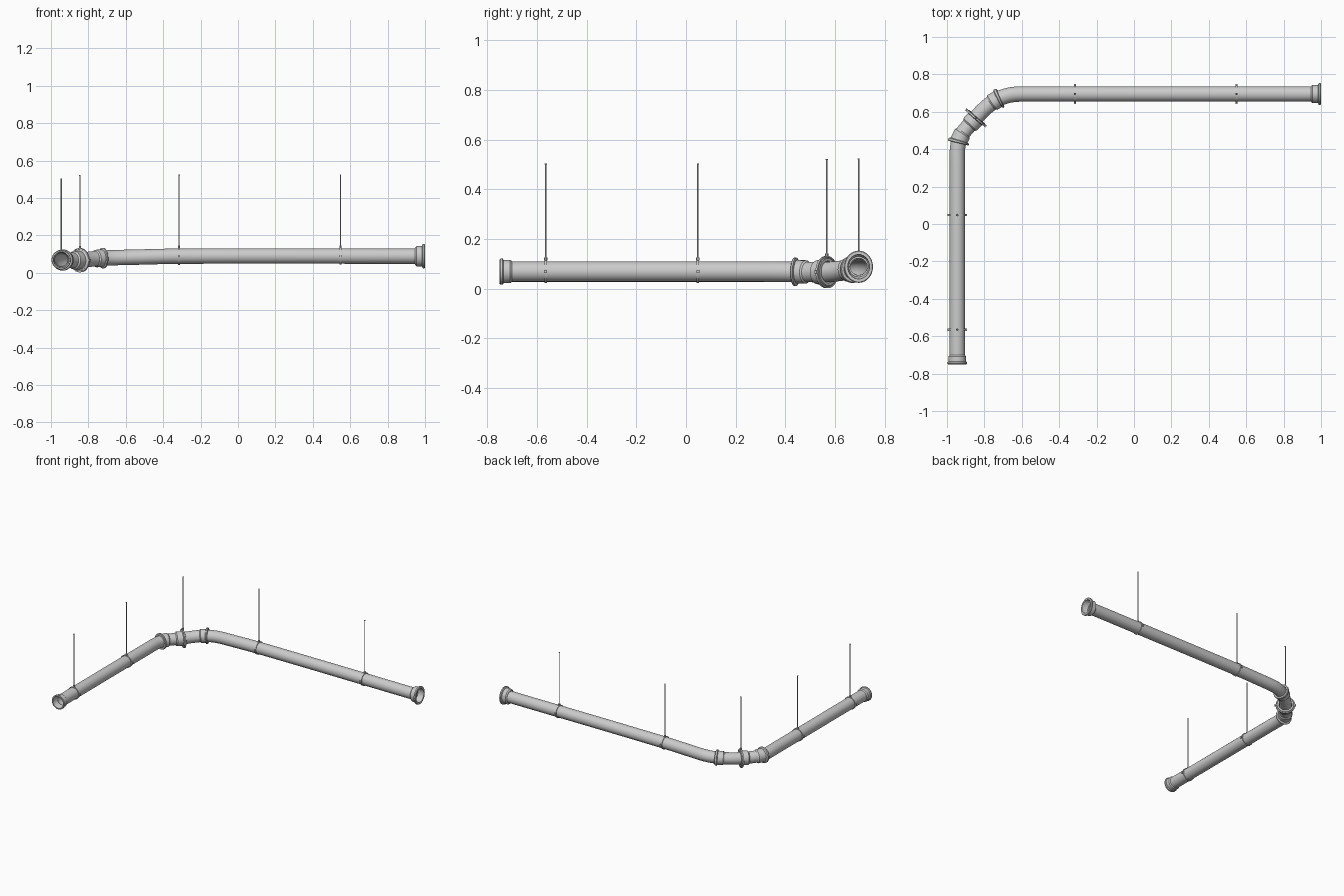
import bpy, bmesh
from math import sin, cos, pi
from mathutils import Vector, Matrix
from mathutils.geometry import interpolate_bezier

if "Cube" in bpy.data.objects:
    bpy.data.objects.remove(bpy.data.objects["Cube"])

SIDES = 28
# Centre line: (point, tangent)
nodes = [((-.945, -.75, .069), (0, 1, 0)), ((-.945, .31, .069), (0, 1, 0)),
         ((-.936, .444, .068), (.28, .96, 0)), ((-.845, .567, .067), (.64, .77, .03)),
         ((-.725, .669, .078), (.89, .46, .04)), ((-.6, .695, .082), (1, 0, .02)),
         ((-.3, .695, .0885), (1, 0, .005)), ((1.0, .695, .0885), (1, 0, 0))]
pts = []
for (a, ta), (b, tb) in zip(nodes, nodes[1:]):
    a, b = Vector(a), Vector(b)
    h = (b - a).length / 3
    seg = interpolate_bezier(a, a + Vector(ta).normalized() * h,
                             b - Vector(tb).normalized() * h, b, 40)
    pts += seg if not pts else seg[1:]
cum = [0.0]
for p, q in zip(pts, pts[1:]):
    cum.append(cum[-1] + (q - p).length)
LEN = cum[-1]


def station(x, y):
    i = min(range(len(pts)), key=lambda k: (pts[k].xy - Vector((x, y))).length)
    t = (pts[min(i + 1, len(pts) - 1)] - pts[max(i - 1, 0)]).normalized()
    return cum[i] + (Vector((x, y, pts[i].z)) - pts[i]).dot(t)


def point(s):
    i = 0
    while i < len(cum) - 2 and cum[i + 1] < s:
        i += 1
    return pts[i].lerp(pts[i + 1], (s - cum[i]) / (cum[i + 1] - cum[i]))


def frame(s):
    t = (point(min(s + .004, LEN)) - point(max(s - .004, 0))).normalized()
    side = t.cross(Vector((0, 0, 1))).normalized()
    return point(s), t, side, side.cross(t)


def finish(name, bm):
    bmesh.ops.recalc_face_normals(bm, faces=bm.faces)
    me = bpy.data.meshes.new(name)
    bm.to_mesh(me)
    bm.free()
    ob = bpy.data.objects.new(name, me)
    bpy.context.collection.objects.link(ob)
    bpy.ops.object.select_all(action='DESELECT')
    ob.select_set(True)
    bpy.context.view_layer.objects.active = ob
    bpy.ops.object.shade_smooth_by_angle(angle=.6)
    return ob


def tube(name, outer, inner, kz=1.0):
    """Sweep a closed wall profile of (station, radius) along the centre line."""
    prof = outer + inner[::-1]
    fine = []
    for (s0, r0), (s1, r1) in zip(prof, prof[1:] + prof[:1]):
        n = max(1, int(abs(s1 - s0) / .025))
        fine += [(s0 + (s1 - s0) * k / n, r0 + (r1 - r0) * k / n) for k in range(n)]
    bm = bmesh.new()
    rings = []
    for s, r in fine:
        c, t, side, up = frame(s)
        rings.append([bm.verts.new(c + side * r * cos(2 * pi * j / SIDES) + up * r * kz * sin(2 * pi * j / SIDES))
                      for j in range(SIDES)])
    for a, b in zip(rings, rings[1:] + rings[:1]):
        for j in range(SIDES):
            k = (j + 1) % SIDES
            bm.faces.new((a[j], a[k], b[k], b[j]))
    return finish(name, bm)


def bell(name, s, d, lip, body, length, kz=1.0):
    """Socket with a raised lip at s, running in direction d."""
    tube(name, [(s, lip - .003), (s + d * .003, lip), (s + d * .012, lip), (s + d * .016, body),
                (s + d * length, body), (s + d * (length + .008), .041)],
         [(s, body - .005), (s + d * (length - .004), body - .007), (s + d * (length + .008), .034)], kz)


J1, MID, J2 = station(-.936, .444), station(-.845, .567), station(-.725, .669)

# Pipe runs and elbow
for name, a, b in (("left_pipe", .045, J1 + .01), ("corner_elbow", J1 + .01, J2 - .01),
                   ("back_pipe", J2 - .01, LEN - .045)):
    tube(name, [(a, .041), (b, .041)], [(a, .034), (b, .034)])

# Sockets at the ends and joints
bell("left_end_socket", 0, 1, .052, .047, .042)
bell("right_end_socket", LEN, -1, .058, .049, .045, 1.12)
bell("lower_joint_socket", J1 - .012, 1, .057, .047, .055)
bell("middle_joint_socket", MID + .008, -1, .058, .049, .055)
bell("upper_joint_socket", J2 + .012, -1, .055, .047, .05)

# Hangers: split clamp ring, side lugs, collar nut and threaded rod
hangers = [(-.945, -.565, .505, .046), (-.945, .048, .505, .046), (-.845, .567, .522, .065),
           (-.315, .695, .524, .046), (.548, .695, .524, .046)]
for i, (x, y, top, r) in enumerate(hangers, 1):
    s = station(x, y)
    tube(f"hanger_clamp_{i}", [(s - .005, r), (s + .005, r)], [(s - .005, r - .006), (s + .005, r - .006)])
    c, t, side, up = frame(s)
    bm = bmesh.new()
    rot = Matrix((side, t, up)).transposed().to_4x4()
    for d in (-1, 1):
        m = Matrix.Translation(c + side * d * (r + .002)) @ rot @ Matrix.Diagonal((.009, .012, .012, 1))
        bmesh.ops.create_cube(bm, size=1, matrix=m)
    finish(f"hanger_lugs_{i}", bm)
    bm = bmesh.new()
    base = c.z + r - .002
    for z0, z1, rad, n in ((base, top, .0032, 10), (base, base + .012, .007, 6), (top - .004, top, .0045, 6)):
        bmesh.ops.create_cone(bm, cap_ends=True, segments=n, radius1=rad, radius2=rad, depth=z1 - z0,
                              matrix=Matrix.Translation((c.x, c.y, (z0 + z1) / 2)))
    finish(f"hanger_rod_{i}", bm)
